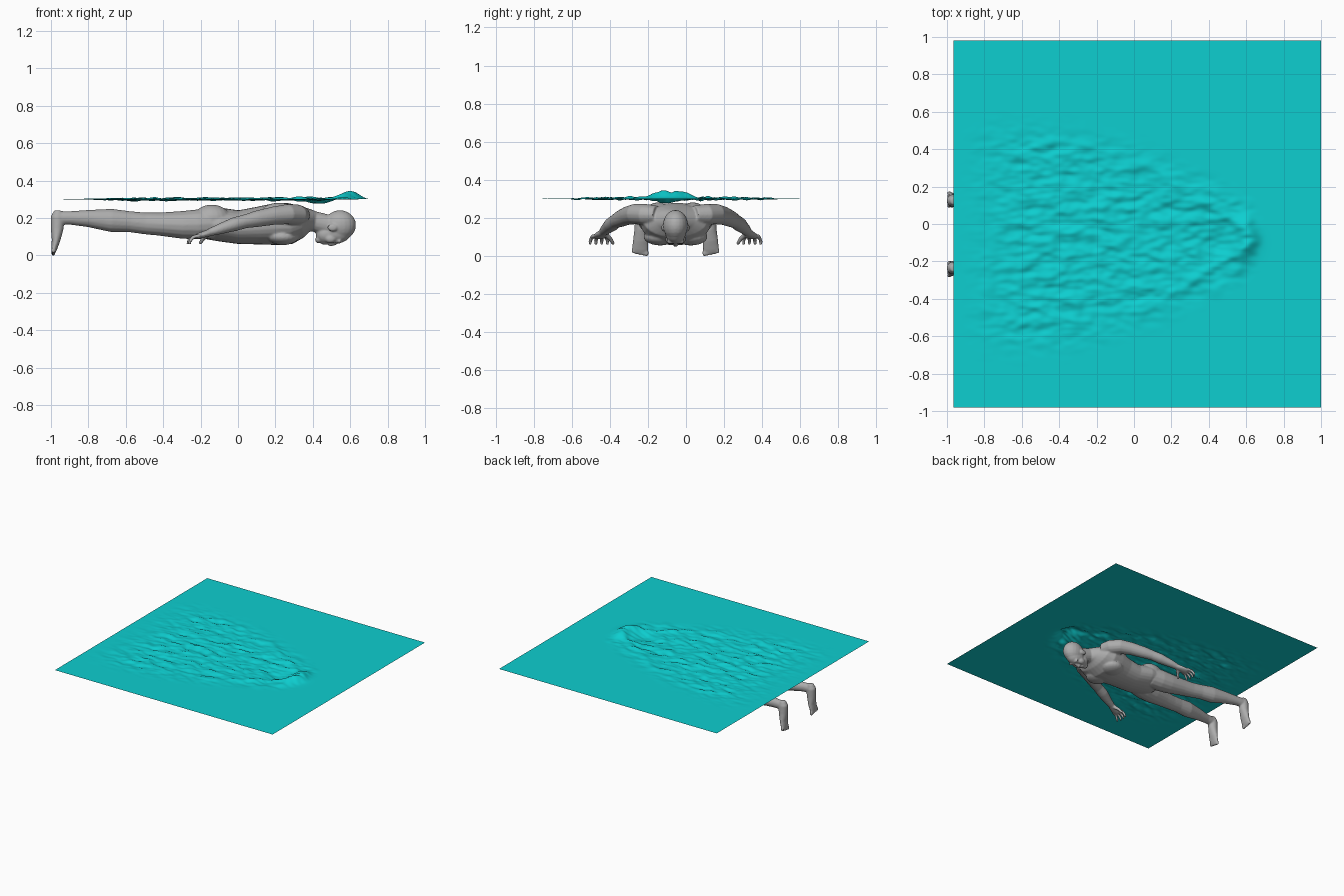
import bpy, bmesh, math
from mathutils import Vector, Matrix, noise

YC = -0.055      # body centre line
LEVEL = 0.30     # still water height


def material(name, rgb):
    m = bpy.data.materials.new(name)
    m.diffuse_color = (*rgb, 1)
    return m


def new_object(name, bm, mat):
    me = bpy.data.meshes.new(name)
    bm.to_mesh(me)
    bm.free()
    me.materials.append(mat)
    me.shade_smooth()
    ob = bpy.data.objects.new(name, me)
    bpy.context.collection.objects.link(ob)
    return ob


def loft(bm, sections, up=(0, 0, 1), n=16):
    """Closed tube through (x, y, z, half width, half depth) sections."""
    pts = [Vector(s[:3]) for s in sections]
    rings = []
    for i, s in enumerate(sections):
        t = (pts[min(i + 1, len(pts) - 1)] - pts[max(i - 1, 0)]).normalized()
        side = Vector(up).cross(t).normalized()
        over = t.cross(side)
        rings.append([bm.verts.new(pts[i] + side * s[3] * math.cos(a) + over * s[4] * math.sin(a))
                      for a in (2 * math.pi * k / n for k in range(n))])
    for a, b in zip(rings, rings[1:]):
        for k in range(n):
            bm.faces.new((a[k], a[(k + 1) % n], b[(k + 1) % n], b[k]))
    bm.faces.new(rings[0][::-1])
    bm.faces.new(rings[-1])


def blob(bm, centre, radii):
    bmesh.ops.create_uvsphere(bm, u_segments=20, v_segments=12, radius=1,
                              matrix=Matrix.Translation(centre) @ Matrix.Diagonal((*radii, 1)))


def side_parts(bm, s):
    """Leg, foot, arm and hand on one side (s = +1 or -1)."""
    def limb(rows, up=(0, 0, 1), n=16):
        loft(bm, [(x, YC + s * d, z, a, b) for x, d, z, a, b in rows], up, n)

    def lump(x, d, z, r):
        blob(bm, (x, YC + s * d, z), r)

    # leg
    limb([(-.14, .075, .17, .078, .08), (-.22, .085, .165, .083, .08), (-.3, .095, .163, .078, .074),
          (-.42, .11, .167, .062, .062), (-.5, .12, .171, .053, .058), (-.58, .13, .18, .05, .056),
          (-.68, .142, .187, .055, .062), (-.8, .16, .197, .042, .046), (-.9, .175, .2, .031, .036),
          (-.96, .18, .2, .03, .036)])
    # foot hanging down, with toes
    limb([(-.962, .18, .24, .02, .02), (-.965, .18, .205, .033, .037), (-.967, .181, .14, .035, .034),
          (-.973, .183, .08, .041, .023), (-.983, .186, .035, .043, .016), (-.987, .187, .018, .038, .012)],
         up=(1, 0, 0))
    for k in range(5):
        lump(-.987, .152 + .0175 * k, .016 + .003 * k, (.012, .011 - .0008 * k, .019))
    # buttock, chest muscle, shoulder blade
    lump(-.14, .075, .195, (.1, .078, .076))
    lump(.24, .08, .1, (.085, .088, .045))
    lump(.22, .09, .225, (.1, .07, .056))
    # arm
    limb([(.33, .1, .215, .06, .05), (.31, .16, .217, .066, .056), (.265, .21, .22, .058, .054),
          (.19, .25, .212, .047, .049), (.1, .29, .195, .042, .044), (.04, .315, .182, .037, .037),
          (-.02, .335, .166, .041, .037), (-.1, .365, .14, .031, .028), (-.16, .383, .12, .023, .019)])
    # palm
    limb([(-.14, .377, .125, .024, .02), (-.17, .388, .116, .031, .018),
          (-.2, .394, .107, .039, .016), (-.222, .397, .1, .038, .014)])
    # fingers and thumb
    for k in range(4):
        d = .367 + .021 * k
        e = .358 + .03 * k
        tip = -.268 - (.008 if k in (1, 2) else 0)
        limb([(-.205, d, .105, .011, .011), (-.24, (d + e) / 2, .098, .0105, .0105),
              (tip + .012, e, .078, .0095, .0095), (tip + .008, e, .058, .008, .008)], n=10)
    limb([(-.16, .37, .115, .014, .014), (-.185, .343, .09, .012, .012),
          (-.205, .325, .062, .009, .009)], n=10)
    # ear, cheek, eye and brow
    lump(.505, .064, .148, (.028, .01, .02))
    lump(.495, .032, .088, (.03, .022, .024))
    lump(.522, .024, .076, (.011, .012, .011))
    lump(.542, .022, .076, (.011, .026, .014))


def build_body(mat):
    bm = bmesh.new()
    # torso
    loft(bm, [(x, YC, z, a, b) for x, z, a, b in (
        (-.24, .165, .09, .055), (-.18, .168, .15, .08), (-.1, .165, .157, .09), (0, .151, .14, .09),
        (.1, .158, .147, .1), (.2, .167, .172, .112), (.28, .17, .185, .11), (.34, .182, .168, .086),
        (.38, .188, .105, .062), (.41, .185, .06, .052))], n=28)
    # neck
    loft(bm, [(.35, YC, .19, .075, .055), (.4, YC, .183, .057, .054), (.44, YC, .172, .053, .056),
              (.49, YC, .16, .05, .055)])
    # skull, face and jaw
    blob(bm, (.545, YC, .161), (.086, .066, .08))
    blob(bm, (.525, YC, .122), (.08, .055, .058))
    blob(bm, (.468, YC, .112), (.052, .048, .05))
    blob(bm, (.432, YC, .084), (.02, .025, .02))
    # nose and lips
    loft(bm, [(.54, YC, .074, .008, .009), (.515, YC, .064, .009, .012), (.493, YC, .06, .015, .014),
              (.485, YC, .066, .012, .01)], n=12)
    blob(bm, (.468, YC, .066), (.008, .021, .011))
    blob(bm, (.454, YC, .068), (.008, .019, .011))
    for s in (1, -1):
        side_parts(bm, s)
    bmesh.ops.recalc_face_normals(bm, faces=bm.faces)
    ob = new_object("swimmer_body", bm, mat)
    # fuse all parts into one smooth skin
    rm = ob.modifiers.new("fuse", 'REMESH')
    rm.mode = 'VOXEL'
    rm.voxel_size = 0.0055
    rm.use_smooth_shade = True
    sm = ob.modifiers.new("soften", 'SMOOTH')
    sm.factor = 0.5
    sm.iterations = 5


def step(a, b, v):
    t = min(1, max(0, (v - a) / (b - a)))
    return t * t * (3 - 2 * t)


def wave(x, y):
    d = y + .075
    behind = .7 - x
    # choppy wake inside a widening wedge
    half = .1 + .55 * max(behind, 0) ** .8
    wake = step(0, .12, behind) * (1 - step(half * .5, half + .08, abs(d))) * step(-.97, -.5, x)
    wake *= 1 - step(.45, .72, abs(d))
    chop = noise.noise((x * 8, d * 17, 1)) + .6 * noise.noise((x * 17, d * 34, 5))
    z = .013 * wake * chop
    # bow wave over the head, trough behind it, and two trailing crests
    bend = x + 1.5 * d * d
    z += .034 * math.exp(-((bend - .605) / .055) ** 2 - (d / .13) ** 2)
    z -= .02 * math.exp(-((x - .43) / .08) ** 2 - (d / .1) ** 2)
    crest = abs(d) - .62 * (.68 - x)
    z += .01 * math.exp(-(crest / .035) ** 2) * step(.0, .1, behind) * (1 - step(.3, .9, behind))
    return z


def build_water(mat):
    bm = bmesh.new()
    bmesh.ops.create_grid(bm, x_segments=210, y_segments=210, size=1)
    for v in bm.verts:
        x, y = .0175 + v.co.x * .9825, v.co.y * .982
        v.co = (x, y, LEVEL + wave(x, y))
    new_object("water_surface", bm, mat)


build_body(material("skin_grey", (.42, .42, .42)))
build_water(material("water_teal", (.004, .62, .63)))
